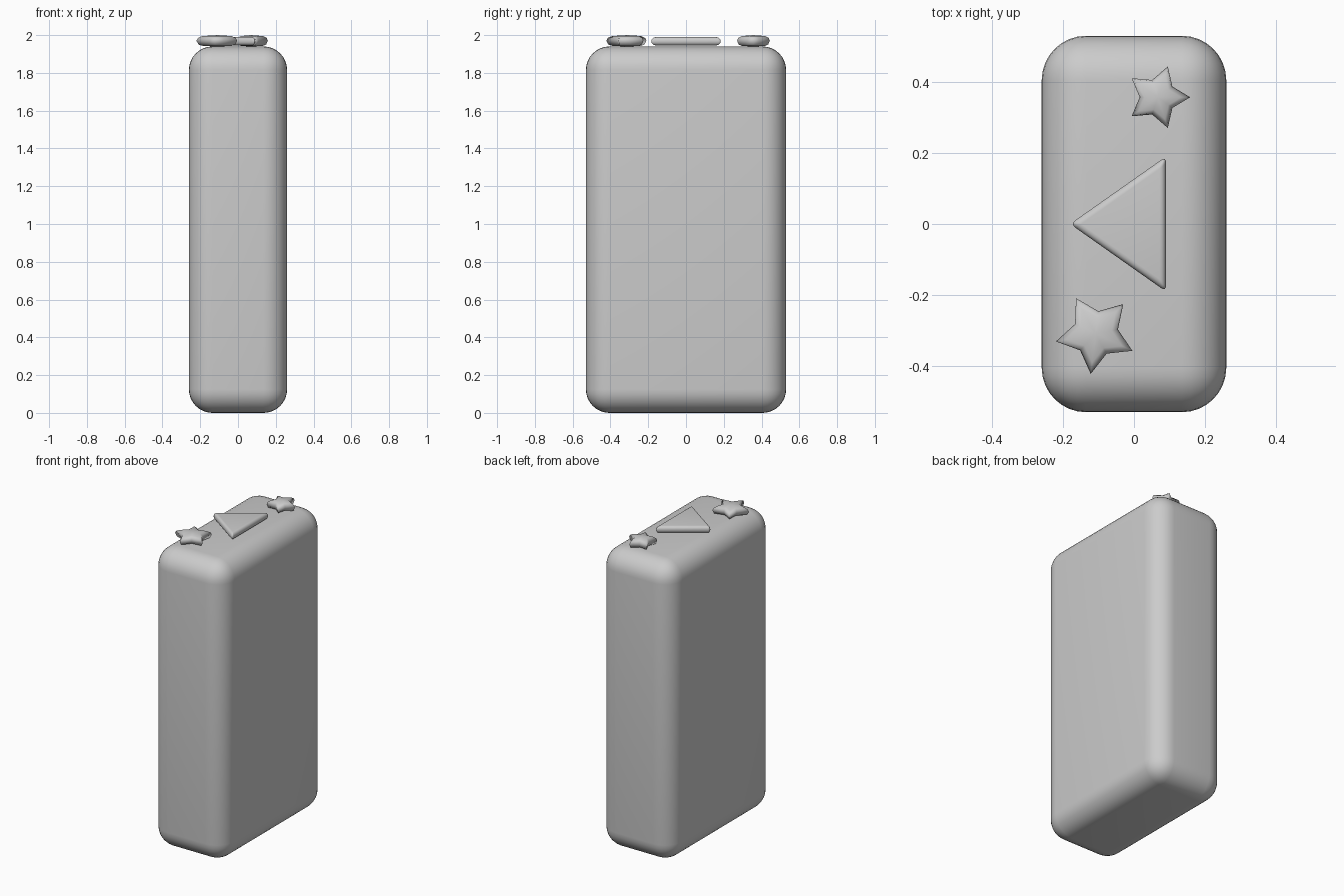
import bpy, bmesh
from math import cos, sin, pi, radians

if "Cube" in bpy.data.objects:
    bpy.data.objects.remove(bpy.data.objects["Cube"], do_unlink=True)

grey = bpy.data.materials.new("plain_grey")
grey.use_nodes = True
GREY = (0.6, 0.6, 0.6, 1)
grey.diffuse_color = GREY
grey.node_tree.nodes["Principled BSDF"].inputs["Base Color"].default_value = GREY


def make_object(name, bm, bevel, segments, profile=0.5):
    """Turn a bmesh into a rounded, smooth shaded object."""
    bmesh.ops.recalc_face_normals(bm, faces=bm.faces)
    mesh = bpy.data.meshes.new(name)
    bm.to_mesh(mesh)
    bm.free()
    mesh.materials.append(grey)
    ob = bpy.data.objects.new(name, mesh)
    bpy.context.collection.objects.link(ob)
    if bevel:
        mod = ob.modifiers.new("rounding", "BEVEL")
        mod.width, mod.segments, mod.profile = bevel, segments, profile
        mod.limit_method = "ANGLE"
    mesh.shade_smooth()
    return ob


def add_star(name, x, y, z, outer, inner, turn):
    """Puffy five pointed star, built from stacked outlines."""
    bm = bmesh.new()
    layers = [(-0.028, 0.68), (-0.02, 0.9), (0, 1), (0.015, 0.93), (0.025, 0.72)]
    rings = []
    for dz, scale in layers:
        ring = []
        for i in range(10):
            r = scale * (inner if i % 2 else outer)
            a = radians(turn) + i * pi / 5
            ring.append(bm.verts.new((x + r * cos(a), y + r * sin(a), z + dz)))
        rings.append(ring)
    for low, high in zip(rings, rings[1:]):
        for i in range(10):
            j = (i + 1) % 10
            bm.faces.new((low[i], low[j], high[j], high[i]))
    # Close both ends with a shallow fan
    for ring, dz in ((rings[0], -0.03), (rings[-1], 0.03)):
        centre = bm.verts.new((x, y, z + dz))
        for i in range(10):
            bm.faces.new((ring[i], ring[(i + 1) % 10], centre))
    return make_object(name, bm, 0, 0)


# Rounded upright block
bm = bmesh.new()
bmesh.ops.create_cube(bm, size=1)
for v in bm.verts:
    v.co.x *= 0.52
    v.co.y *= 1.06
    v.co.z = (v.co.z + 0.5) * 1.94
make_object("body", bm, 0.125, 8)

# Raised triangle on the top
bm = bmesh.new()
corners = [(-0.18, 0), (0.09, -0.19), (0.09, 0.19)]
face = bm.faces.new([bm.verts.new((x, y, 1.945)) for x, y in corners])
ext = bmesh.ops.extrude_face_region(bm, geom=[face])
for v in ext["geom"]:
    if isinstance(v, bmesh.types.BMVert):
        v.co.z = 1.99
make_object("top_triangle", bm, 0.018, 4)

# Stars on either side of the triangle
add_star("front_star", -0.108, -0.309, 1.97, 0.114, 0.064, 47)
add_star("back_star", 0.067, 0.357, 1.97, 0.091, 0.051, 0)
